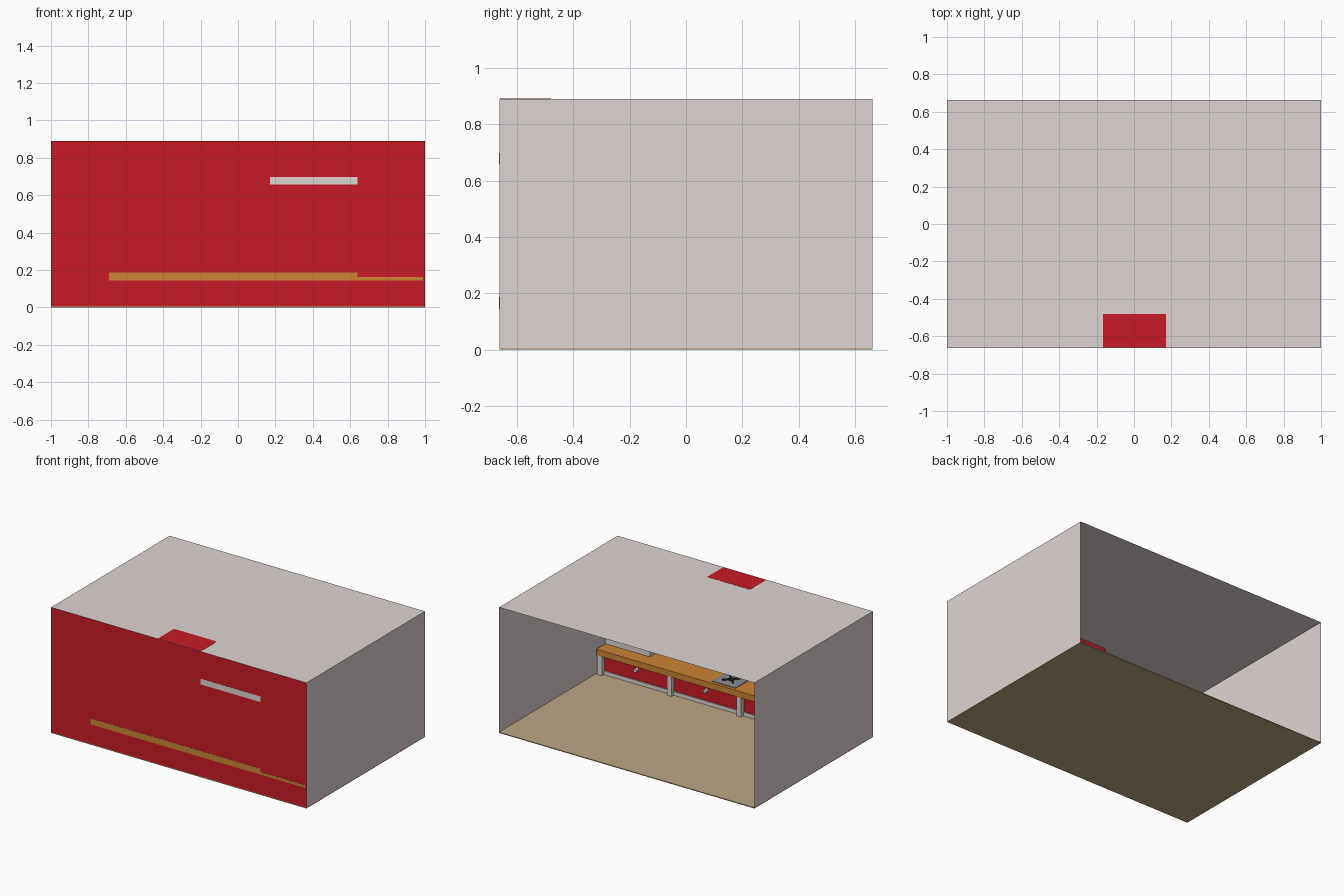
import bpy, bmesh, math
from mathutils import Matrix, Vector

if "Cube" in bpy.data.objects:
    bpy.data.objects.remove(bpy.data.objects["Cube"])


def material(name, r, g, b):
    m = bpy.data.materials.new(name)
    m.diffuse_color = [(c / 255) ** 2.2 for c in (r, g, b)] + [1]
    m.use_nodes = True
    m.node_tree.nodes["Principled BSDF"].inputs["Base Color"].default_value = m.diffuse_color
    return m


RED = material("red", 200, 33, 42)
WHITE = material("warm_white", 221, 212, 210)
WOOD = material("wood", 202, 132, 56)
TAN = material("tan_floor", 186, 166, 132)
STEEL = material("steel", 135, 138, 140)
DARK = material("dark_iron", 45, 45, 48)


def finish(name, bm, mat):
    mesh = bpy.data.meshes.new(name)
    bm.to_mesh(mesh)
    bm.free()
    ob = bpy.data.objects.new(name, mesh)
    bpy.context.collection.objects.link(ob)
    if mat:
        mesh.materials.append(mat)
    return ob


def boxes(name, mat, *bounds):
    """One object made of boxes given as (x0, x1, y0, y1, z0, z1)."""
    bm = bmesh.new()
    for x0, x1, y0, y1, z0, z1 in bounds:
        m = Matrix.Translation(((x0 + x1) / 2, (y0 + y1) / 2, (z0 + z1) / 2))
        bmesh.ops.create_cube(bm, size=1, matrix=m @ Matrix.Diagonal((x1 - x0, y1 - y0, z1 - z0, 1)))
    return finish(name, bm, mat)


def sheet(name, mat, origin, u, v):
    bm = bmesh.new()
    o, u, v = Vector(origin), Vector(u), Vector(v)
    bm.faces.new([bm.verts.new(p) for p in (o, o + u, o + u + v, o + v)])
    return finish(name, bm, mat)


def cylinder(name, mat, loc, r, depth, rot=(0, 0, 0)):
    bpy.ops.mesh.primitive_cylinder_add(vertices=20, radius=r, depth=depth, location=loc, rotation=rot)
    ob = bpy.context.object
    ob.name = name
    ob.data.materials.append(mat)
    bpy.ops.object.shade_smooth_by_angle()
    return ob


Y, H = 0.663, 0.89      # half depth and height of the room
B = -Y - 0.001          # parts showing through the red wall

# Room shell, open at +y
boxes("floor", TAN, (-1, 1, -Y, Y, 0, 0.006))
sheet("ceiling", WHITE, (-1, -Y, H), (2, 0, 0), (0, 2 * Y, 0))
sheet("red_wall", RED, (-1, -Y, 0), (2, 0, 0), (0, 0, H))
for side, x in (("left", -1), ("right", 1)):
    sheet(side + "_wall", WHITE, (x, -Y, 0), (0, 2 * Y, 0), (0, 0, H))

# Worktop, notched at the back under the tall cupboard
boxes("worktop", WOOD,
      (-0.69, 0.99, B, -0.41, 0.144, 0.163),
      (-0.69, 0.64, B, -0.41, 0.163, 0.187),
      (0.64, 0.99, -0.658, -0.41, 0.163, 0.187))

# Base units: evenly spaced posts, bottom rail, red drawer fronts and knobs
posts = [-0.67 + i * 0.546 for i in range(4)]
boxes("base_posts", WHITE, *[(x - 0.018, x + 0.018, -0.65, -0.415, 0.006, 0.144) for x in posts])
boxes("base_rail", WHITE, (posts[0], posts[3], -0.65, -0.438, 0.006, 0.032))
for i, x in enumerate(posts[:3]):
    boxes(f"drawer_front_{i}", RED, (x + 0.018, x + 0.528, -0.65, -0.445, 0.032, 0.144))
    cylinder(f"drawer_knob_{i}", WHITE, (x + 0.273, -0.435, 0.108), 0.013, 0.024, (math.pi / 2, 0, 0))

# Hob with a crossed grate
boxes("hob_plate", STEEL, (-0.085, 0.1, -0.61, -0.432, 0.187, 0.191))
cylinder("burner", DARK, (0.008, -0.52, 0.194), 0.022, 0.008)
for i in range(2):
    grate = boxes(f"grate_bar_{i}", DARK, (-0.06, 0.06, -0.004, 0.004, 0, 0.01))
    grate.location = (0.008, -0.52, 0.191)
    grate.rotation_euler.z = math.pi / 4 + i * math.pi / 2

# Extractor column up to the ceiling
boxes("extractor_column", RED, (-0.165, 0.17, -0.66, -0.48, 0.46, H + 0.001))
boxes("extractor_filter", STEEL, (-0.14, 0.145, -0.64, -0.5, 0.453, 0.46))

# Tall cupboard on the worktop and the shelf joining it to the extractor
boxes("tall_cupboard", WHITE, (0.64, 0.99, -0.658, -0.51, 0.163, 0.698))
boxes("cupboard_doors", RED, *[(x, x + 0.15, -0.51, -0.505, 0.25, 0.66) for x in (0.66, 0.82)])
for i, x in enumerate((0.79, 0.84)):
    cylinder(f"cupboard_knob_{i}", WHITE, (x, -0.495, 0.42), 0.012, 0.022, (math.pi / 2, 0, 0))
boxes("shelf", WHITE, (0.17, 0.64, B, -0.51, 0.658, 0.698))
